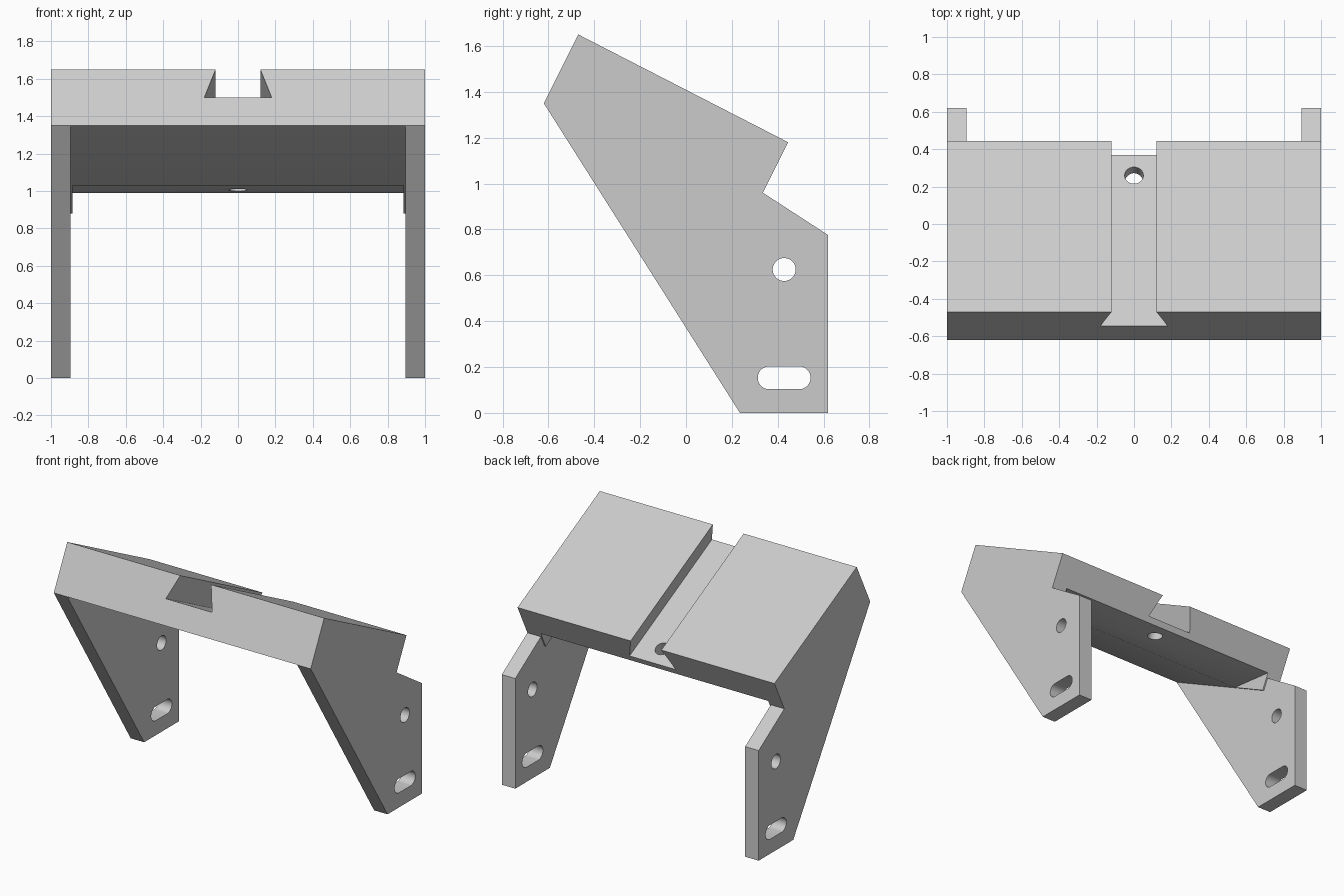
import bpy, bmesh, math
from mathutils import Vector

if "Cube" in bpy.data.objects:
    bpy.data.objects.remove(bpy.data.objects["Cube"])

X, Y, Z = Vector((1, 0, 0)), Vector((0, 1, 0)), Vector((0, 0, 1))

# slope of the top plate: D runs down and back, N points out of its top
FRONT_TOP, BACK_TOP = Vector((0, -0.47, 1.65)), Vector((0, 0.445, 1.18))
D = (BACK_TOP - FRONT_TOP).normalized()
N = X.cross(D)


def prism(name, pts, origin, u, v, w, w0, w1):
    """Extrude a 2D profile in the (u, v) plane along w."""
    bm = bmesh.new()
    base = [bm.verts.new(origin + u * a + v * b + w * w0) for a, b in pts]
    face = bm.faces.new(base)
    ext = bmesh.ops.extrude_face_region(bm, geom=[face])
    moved = [g for g in ext["geom"] if isinstance(g, bmesh.types.BMVert)]
    bmesh.ops.translate(bm, verts=moved, vec=w * (w1 - w0))
    bmesh.ops.recalc_face_normals(bm, faces=bm.faces)
    mesh = bpy.data.meshes.new(name)
    bm.to_mesh(mesh)
    bm.free()
    obj = bpy.data.objects.new(name, mesh)
    bpy.context.collection.objects.link(obj)
    return obj


def slot(cy, cz, r, half=0.0, n=48):
    """Circle, or a rounded slot when half > 0."""
    pts = []
    for i in range(n):
        a = 2 * math.pi * (i + 0.5) / n
        shift = math.copysign(half, math.cos(a))
        pts.append((cy + shift + r * math.cos(a), cz + r * math.sin(a)))
    return pts


def cut(target, cutter):
    cutter.hide_render = True
    mod = target.modifiers.new("cut", "BOOLEAN")
    mod.operation, mod.solver, mod.object = "DIFFERENCE", "EXACT", cutter
    bpy.context.view_layer.objects.active = target
    bpy.ops.object.modifier_apply(modifier=mod.name)
    bpy.data.objects.remove(cutter)


O = Vector((0, 0, 0))

# full side silhouette across the whole width
side = [(-0.62, 1.35), (-0.47, 1.65), (0.445, 1.18), (0.335, 0.96),
        (0.62, 0.775), (0.62, 0), (0.235, 0)]
bracket = prism("sloped_bracket", side, O, Y, Z, X, -1, 1)

# open space between the legs, under the sloped plate
under = [(-0.82, 1.453), (0.295, 0.88), (0.335, 0.96), (0.8, 0.96),
         (0.8, -0.1), (-0.82, -0.1)]
cut(bracket, prism("leg_gap", under, O, Y, Z, X, -0.895, 0.895))

# nearly level relief under the rear of the plate
relief = [(-0.1, 1.042), (0.5, 0.973), (0.5, 0.8), (-0.1, 0.8)]
cut(bracket, prism("rear_relief", relief, O, Y, Z, X, -0.885, 0.885))

# dovetail groove along the plate
dovetail = [(-0.18, -0.168), (0.18, -0.168), (0.084, 0.1), (-0.084, 0.1)]
cut(bracket, prism("dovetail_groove", dovetail, FRONT_TOP, X, N, D, -0.2, 1.3))

# screw hole through the groove floor
cut(bracket, prism("screw_hole", slot(0, 0, 0.05),
                   Vector((0, 0.26, 1.086)), X, D, N, -0.15, 0.06))

# round hole and slot through both legs
cut(bracket, prism("pivot_hole", slot(0.428, 0.625, 0.05), O, Y, Z, X, -1.2, 1.2))
cut(bracket, prism("adjust_slot", slot(0.428, 0.153, 0.05, 0.065), O, Y, Z, X, -1.2, 1.2))

# single grey colour
grey = bpy.data.materials.new("light_grey")
grey.diffuse_color = (0.6, 0.6, 0.6, 1)
grey.use_nodes = True
grey.node_tree.nodes["Principled BSDF"].inputs["Base Color"].default_value = grey.diffuse_color
bracket.data.materials.clear()
bracket.data.materials.append(grey)

bpy.ops.object.select_all(action="DESELECT")
bracket.select_set(True)
bpy.context.view_layer.objects.active = bracket
bpy.ops.object.shade_smooth_by_angle(angle=math.radians(30))
